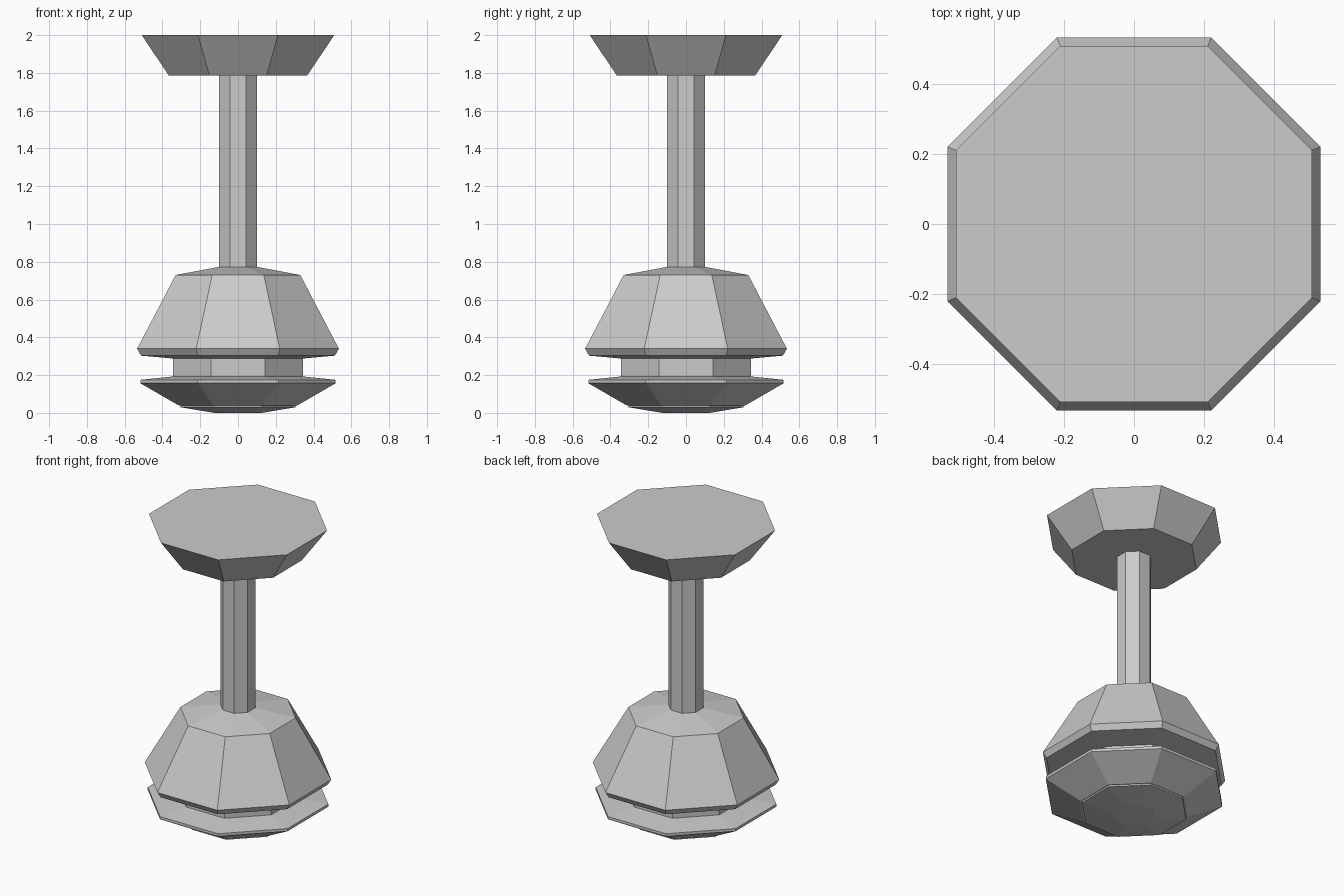
import bpy
import bmesh
from math import cos, sin, pi

SIDES = 8

cube = bpy.data.objects.get("Cube")
if cube:
    bpy.data.objects.remove(cube, do_unlink=True)

grey = bpy.data.materials.new("plain_grey")
grey.use_nodes = True
colour = (0.6, 0.6, 0.6, 1)
grey.diffuse_color = colour
grey.node_tree.nodes["Principled BSDF"].inputs["Base Color"].default_value = colour


def turned_part(name, profile):
    """Closed eight-sided solid; profile lists (flat-to-centre distance, z) upwards."""
    bm = bmesh.new()
    rings = []
    for apothem, z in profile:
        r = apothem / cos(pi / SIDES)
        angles = [(i + 0.5) * 2 * pi / SIDES for i in range(SIDES)]
        rings.append([bm.verts.new((r * cos(a), r * sin(a), z)) for a in angles])
    for low, high in zip(rings, rings[1:]):
        for i in range(SIDES):
            j = (i + 1) % SIDES
            bm.faces.new((low[i], low[j], high[j], high[i]))
    bm.faces.new(rings[0][::-1])
    bm.faces.new(rings[-1])
    mesh = bpy.data.meshes.new(name)
    bm.to_mesh(mesh)
    bm.free()
    mesh.materials.append(grey)
    obj = bpy.data.objects.new(name, mesh)
    bpy.context.collection.objects.link(obj)
    return obj


# Shallow foot under the dish
turned_part("foot", [(0.125, 0), (0.305, 0.03), (0.305, 0.04)])
# Flared dish with a thin rim
turned_part("dish", [(0.315, 0.04), (0.517, 0.157), (0.517, 0.175), (0.345, 0.193)])
# Recessed neck between dish and bell
turned_part("neck", [(0.345, 0.193), (0.345, 0.288)])
# Faceted bell body
turned_part("bell", [(0.345, 0.288), (0.513, 0.303), (0.534, 0.34),
                     (0.33, 0.73), (0.1, 0.773)])
# Slim pole
turned_part("pole", [(0.1, 0.773), (0.1, 1.785)])
# Flat-topped flared head
turned_part("head", [(0.365, 1.785), (0.51, 2)])
